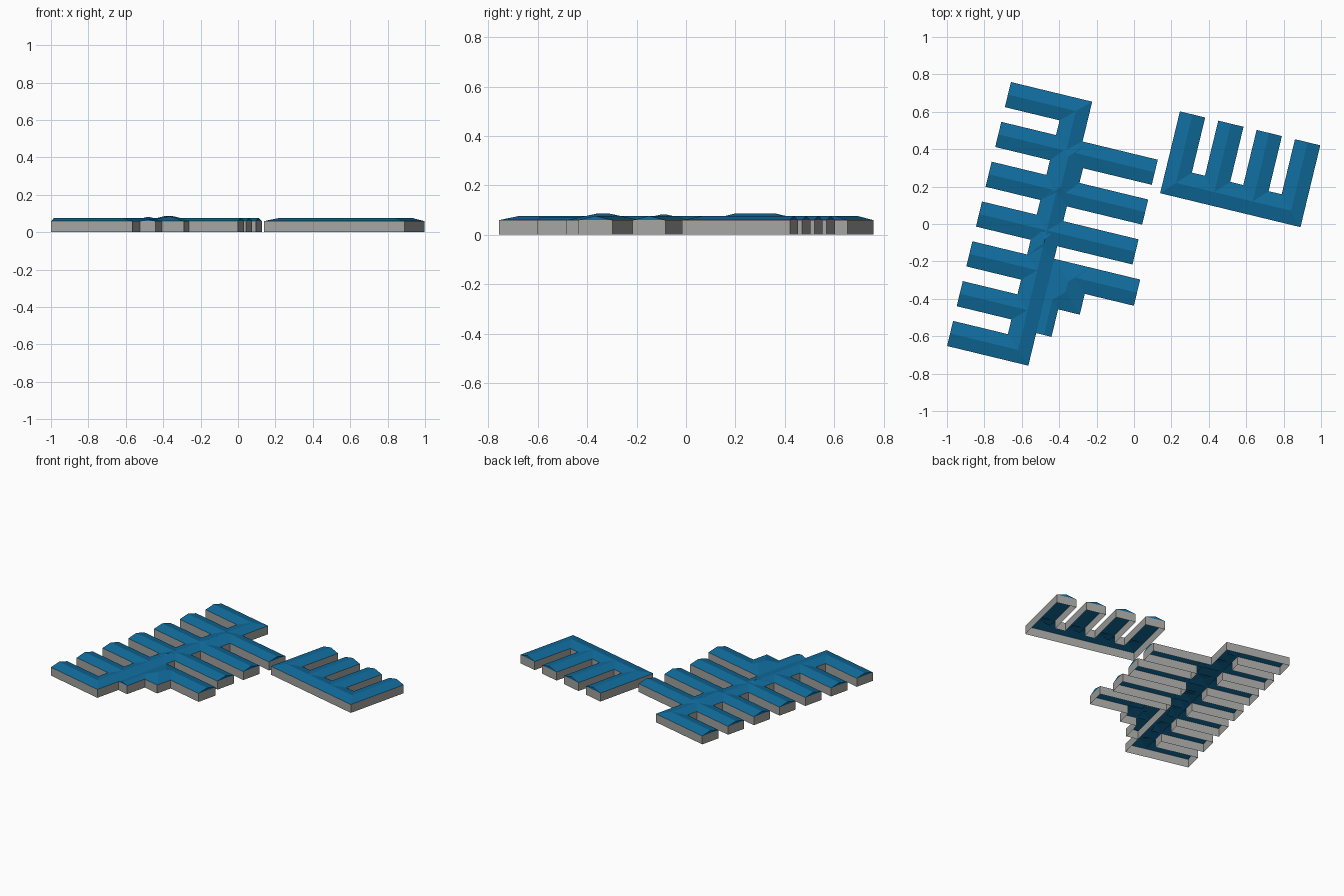
import bpy, bmesh, math

if "Cube" in bpy.data.objects:
    bpy.data.objects.remove(bpy.data.objects["Cube"])

EAVE, RIDGE = 0.059, 0.0765
ANGLE = math.radians(-13.6)          # whole site is turned clockwise
CA, SA = math.cos(ANGLE), math.sin(ANGLE)


def material(name, rgb):
    m = bpy.data.materials.new(name)
    m.diffuse_color = (*rgb, 1)
    m.use_nodes = True
    m.node_tree.nodes["Principled BSDF"].inputs["Base Color"].default_value = m.diffuse_color
    return m


GREY = material("wall grey", (0.37, 0.37, 0.36))
BLUE = material("roof blue", (0.005, 0.15, 0.34))


def site(u, v, z):
    """Building axes to world axes."""
    return (u * CA - v * SA, u * SA + v * CA, z)


def finish(bm, name, mat):
    me = bpy.data.meshes.new(name)
    bm.to_mesh(me)
    bm.free()
    me.materials.append(mat)
    bpy.context.collection.objects.link(bpy.data.objects.new(name, me))


def walls(name, outline):
    """Open ring of walls over a counter-clockwise outline."""
    bm = bmesh.new()
    low = [bm.verts.new(site(u, v, 0)) for u, v in outline]
    top = [bm.verts.new(site(u, v, EAVE)) for u, v in outline]
    for i in range(len(outline)):
        j = (i + 1) % len(outline)
        bm.faces.new((low[i], low[j], top[j], top[i]))
    finish(bm, name, GREY)


def pitched(bm, u0, u1, v0, v1, axis, ends, peak=RIDGE):
    """Roof over a rectangle. ends: ridge setback, 0 for gable, None for open."""
    s0, s1 = (e or 0 for e in ends)
    if axis == 'u':
        vm = (v0 + v1) / 2
        pts = [(u0, v0), (u1, v0), (u1, v1), (u0, v1)]
        ridge = [(u0 + s0, vm), (u1 - s1, vm)]
    else:
        um = (u0 + u1) / 2
        pts = [(u1, v0), (u1, v1), (u0, v1), (u0, v0)]
        ridge = [(um, v0 + s0), (um, v1 - s1)]
    a, b, c, d = [bm.verts.new(site(*p, EAVE)) for p in pts]
    r0, r1 = [bm.verts.new(site(*p, peak)) for p in ridge]
    bm.faces.new((a, b, r1, r0))
    bm.faces.new((c, d, r0, r1))
    if ends[0] is not None:
        bm.faces.new((d, a, r0))
    if ends[1] is not None:
        bm.faces.new((b, c, r1))


# Main building: spine with seven left wings and three right wings
W, STEP = 0.138, 0.219
S0, S1 = -0.517, -0.371
SM = (S0 + S1) / 2
LEFT, RIGHT = -0.818, 0.043
tops = [0.583 - STEP * i for i in range(7)]
bottom, bay = tops[6] - W, -0.335

outline = [(S1, bottom)]
for i in (3, 2, 1):
    below = bay if i == 1 else S1
    above = bay if i == 2 else S1
    outline += [(below, tops[i] - W), (RIGHT, tops[i] - W),
                (RIGHT, tops[i]), (above, tops[i])]
outline.append((S1, tops[0]))
for i, t in enumerate(tops):
    if i:
        outline.append((S0, t))
    outline += [(LEFT, t), (LEFT, t - W)]
    if i < 6:
        outline.append((S0, t - W))
walls("main_walls", outline)

bm = bmesh.new()
pitched(bm, S0, S1, bottom, tops[0], 'v', (W / 2, W / 2))
for i, t in enumerate(tops):
    pitched(bm, LEFT, SM, t - W, t, 'u', (0, None))
    if i in (1, 2, 3):
        pitched(bm, SM, RIGHT, t - W, t, 'u', (None, 0))
# raised ridges where wings cross the spine
pitched(bm, S0, bay, tops[2] - W, tops[1], 'v', (0.095, 0.095), 0.086)
pitched(bm, S0, S1, -0.30, -0.10, 'v', (0.09, 0.09), 0.082)
finish(bm, "main_roof", BLUE)

# Stepped annex against the spine
A0, AB, AS, AE = S1, -0.168, -0.287, 0.102
walls("annex_walls", [(A0, -0.69), (AS, -0.69), (AS, -0.539), (AB, -0.539),
                      (AB, -0.425), (AE, -0.425), (AE, -0.281), (A0, -0.281)])
bm = bmesh.new()
pitched(bm, A0, AB, -0.539, -0.281, 'v', (0.1, 0.1), 0.085)
pitched(bm, -0.27, AE, -0.425, -0.281, 'u', (None, 0))
pitched(bm, A0, AS, -0.69, -0.45, 'v', (0, None), 0.0695)
finish(bm, "annex_roof", BLUE)

# Separate comb building with four prongs
C0, C1, B0, B1, TOP = 0.097, 0.869, 0.193, 0.340, 0.643
PW = 0.139
starts = [C0 + i * (C1 - C0 - PW) / 3 for i in range(4)]
outline = [(C0, B0), (C1, B0)]
for i in (3, 2, 1, 0):
    p = starts[i]
    if i < 3:
        outline.append((p + PW, B1))
    outline += [(p + PW, TOP), (p, TOP)]
    if i:
        outline.append((p, B1))
walls("comb_walls", outline)

bm = bmesh.new()
pitched(bm, C0, C1, B0, B1, 'u', (PW / 2, PW / 2))
for p in starts:
    pitched(bm, p, p + PW, (B0 + B1) / 2, TOP, 'v', (None, 0))
finish(bm, "comb_roof", BLUE)
